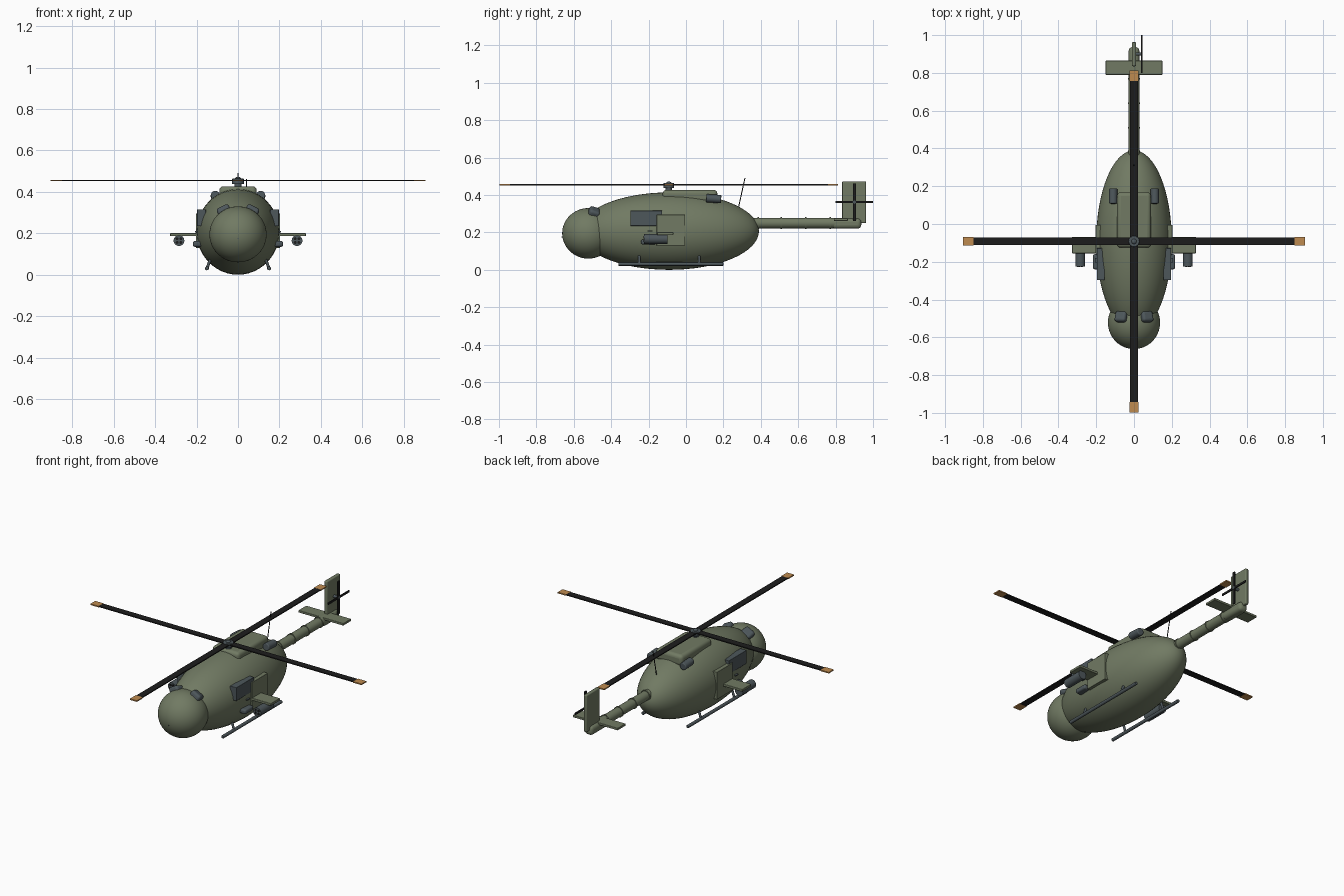
import bpy, math
from mathutils import Vector

if "Cube" in bpy.data.objects:
    bpy.data.objects.remove(bpy.data.objects["Cube"])


def material(name, rgb):
    m = bpy.data.materials.new(name)
    m.diffuse_color = (*rgb, 1)
    m.use_nodes = True
    m.node_tree.nodes["Principled BSDF"].inputs["Base Color"].default_value = m.diffuse_color
    return m


GREEN = material("olive_green", (0.165, 0.195, 0.125))
SLATE = material("slate_grey", (0.075, 0.095, 0.105))
BLACK = material("rotor_black", (0.012, 0.012, 0.012))
ORANGE = material("tip_orange", (0.52, 0.26, 0.08))


def finish(name, mat, smooth=True):
    ob = bpy.context.object
    ob.name = name
    ob.data.materials.append(mat)
    if smooth:
        bpy.ops.object.shade_smooth_by_angle(angle=math.radians(35))
    return ob


def ellipsoid(name, mat, loc, radii, seg=48, rings=32):
    bpy.ops.mesh.primitive_uv_sphere_add(segments=seg, ring_count=rings, radius=1,
                                         location=loc, rotation=(math.pi / 2, 0, 0))
    ob = bpy.context.object
    # poles lie along y, so the local axes are x, z, y
    ob.scale = (radii[0], radii[2], radii[1])
    bpy.ops.object.transform_apply(location=False, rotation=True, scale=True)
    return finish(name, mat)


def box(name, mat, lo, hi, bevel=0.0, rot=(0, 0, 0)):
    lo, hi = Vector(lo), Vector(hi)
    bpy.ops.mesh.primitive_cube_add(size=1, location=(lo + hi) / 2, rotation=rot)
    ob = bpy.context.object
    ob.scale = hi - lo
    bpy.ops.object.transform_apply(location=False, rotation=False, scale=True)
    if bevel:
        mod = ob.modifiers.new("Bevel", 'BEVEL')
        mod.width, mod.segments = bevel, 4
    return finish(name, mat, bool(bevel))


def rod(name, mat, a, b, r, sides=20, bevel=0.0):
    a, b = Vector(a), Vector(b)
    bpy.ops.mesh.primitive_cylinder_add(vertices=sides, radius=r, depth=(b - a).length,
                                        location=(a + b) / 2)
    ob = bpy.context.object
    ob.rotation_euler = (b - a).to_track_quat('Z', 'Y').to_euler()
    if bevel:
        mod = ob.modifiers.new("Bevel", 'BEVEL')
        mod.width, mod.segments, mod.limit_method = bevel, 3, 'ANGLE'
    return finish(name, mat)


# Body
ellipsoid("fuselage", GREEN, (0, -0.09, 0.207), (0.2, 0.48, 0.207))
ellipsoid("nose", GREEN, (0, -0.522, 0.195), (0.138, 0.14, 0.135))
rod("nose_probe", SLATE, (0, -0.665, 0.175), (0, -0.64, 0.175), 0.003, 8)
box("engine_cover", GREEN, (-0.09, -0.125, 0.36), (0.09, 0.168, 0.427), 0.02)

# Tail boom with collars, rounded end, fin and stabiliser
rod("tail_boom", GREEN, (0, 0.34, 0.25), (0, 0.86, 0.25), 0.028, 24)
for i, y in enumerate((0.385, 0.51, 0.64, 0.77)):
    rod(f"boom_collar_{i}", GREEN, (0, y - 0.004, 0.25), (0, y + 0.004, 0.25), 0.032, 24)
box("tail_end", GREEN, (-0.028, 0.78, 0.22), (0.028, 0.937, 0.275), 0.02)
box("tail_fin", GREEN, (-0.011, 0.835, 0.25), (0.011, 0.963, 0.473), 0.006)
box("stabiliser", GREEN, (-0.15, 0.79, 0.262), (0.15, 0.865, 0.276), 0.003)

# Tail rotor
TR = Vector((0.041, 0.9, 0.362))
rod("tail_rotor_shaft", SLATE, (0.0, TR.y, TR.z), (0.046, TR.y, TR.z), 0.009, 16)
box("tail_rotor_blade_long", BLACK, TR - Vector((0.003, 0.1, 0.006)), TR + Vector((0.003, 0.1, 0.006)))
box("tail_rotor_blade_tall", BLACK, TR - Vector((0.003, 0.008, 0.1)), TR + Vector((0.003, 0.008, 0.1)))

# Main rotor
HUB = Vector((0, -0.092, 0.455))
rod("rotor_mast", SLATE, (0, HUB.y, 0.40), (0, HUB.y, 0.45), 0.018)
rod("rotor_hub", SLATE, (0, HUB.y, 0.437), (0, HUB.y, 0.464), 0.029, 24, 0.004)
ellipsoid("hub_cap", SLATE, (0, HUB.y, 0.464), (0.014, 0.014, 0.008), 16, 8)
for i in range(4):
    a = i * math.pi / 2
    d = Vector((math.cos(a), math.sin(a), 0))
    for name, mat, r0, r1, w, t in (("rotor_blade", BLACK, 0.02, 0.86, 0.02, 0.003),
                                    ("blade_tip", ORANGE, 0.85, 0.905, 0.023, 0.0036)):
        c = HUB + d * (r0 + r1) / 2
        half = Vector(((r1 - r0) / 2, w, t))
        box(f"{name}_{i}", mat, c - half, c + half, rot=(0, 0, a))

# Whip antenna
rod("antenna", BLACK, (0, 0.28, 0.33), (0, 0.315, 0.49), 0.0025, 8)

# Parts on both sides
for s, side in ((-1, "left"), (1, "right")):
    def sbox(name, mat, lo, hi, bevel=0.0, rot=(0, 0, 0)):
        xs = sorted((s * lo[0], s * hi[0]))
        return box(f"{name}_{side}", mat, (xs[0], *lo[1:]), (xs[1], *hi[1:]), bevel, rot)

    def srod(name, mat, a, b, r, sides=20, bevel=0.0):
        return rod(f"{name}_{side}", mat, (s * a[0], *a[1:]), (s * b[0], *b[1:]), r, sides, bevel)

    # windscreen, cabin window, sliding door and handle
    sbox("windscreen", SLATE, (0.035, -0.52, 0.288), (0.10, -0.462, 0.328), 0.014,
         (math.radians(-20), s * math.radians(28), 0))
    sbox("window", SLATE, (0.155, -0.297, 0.235), (0.197, -0.128, 0.316), 0.002)
    sbox("door", GREEN, (0.165, -0.157, 0.13), (0.203, -0.005, 0.295), 0.002)
    sbox("door_handle", SLATE, (0.196, -0.205, 0.205), (0.207, -0.18, 0.211))
    sbox("side_sensor", SLATE, (0.175, -0.24, 0.135), (0.218, -0.16, 0.163), 0.01)
    # engine exhaust
    srod("exhaust", SLATE, (0.11, 0.108, 0.383), (0.11, 0.188, 0.378), 0.022, 20, 0.005)
    # stub wing and its pod with four tube mouths
    sbox("stub_wing", GREEN, (0.16, -0.155, 0.186), (0.328, -0.068, 0.201), 0.003)
    srod("pod", SLATE, (0.285, -0.225, 0.165), (0.285, -0.098, 0.165), 0.026, 24)
    for k in range(4):
        a = math.pi / 4 + k * math.pi / 2
        x, z = 0.285 + 0.013 * math.cos(a), 0.165 + 0.013 * math.sin(a)
        srod(f"pod_tube_{k}", BLACK, (x, -0.228, z), (x, -0.21, z), 0.007, 12)
    # landing skid and struts
    srod("skid", SLATE, (0.15, -0.362, 0.031), (0.15, 0.2, 0.031), 0.0095, 16, 0.003)
    for k, y in enumerate((-0.25, 0.07)):
        srod(f"skid_strut_{k}", SLATE, (0.15, y, 0.031), (0.125, y, 0.095), 0.007, 12)
